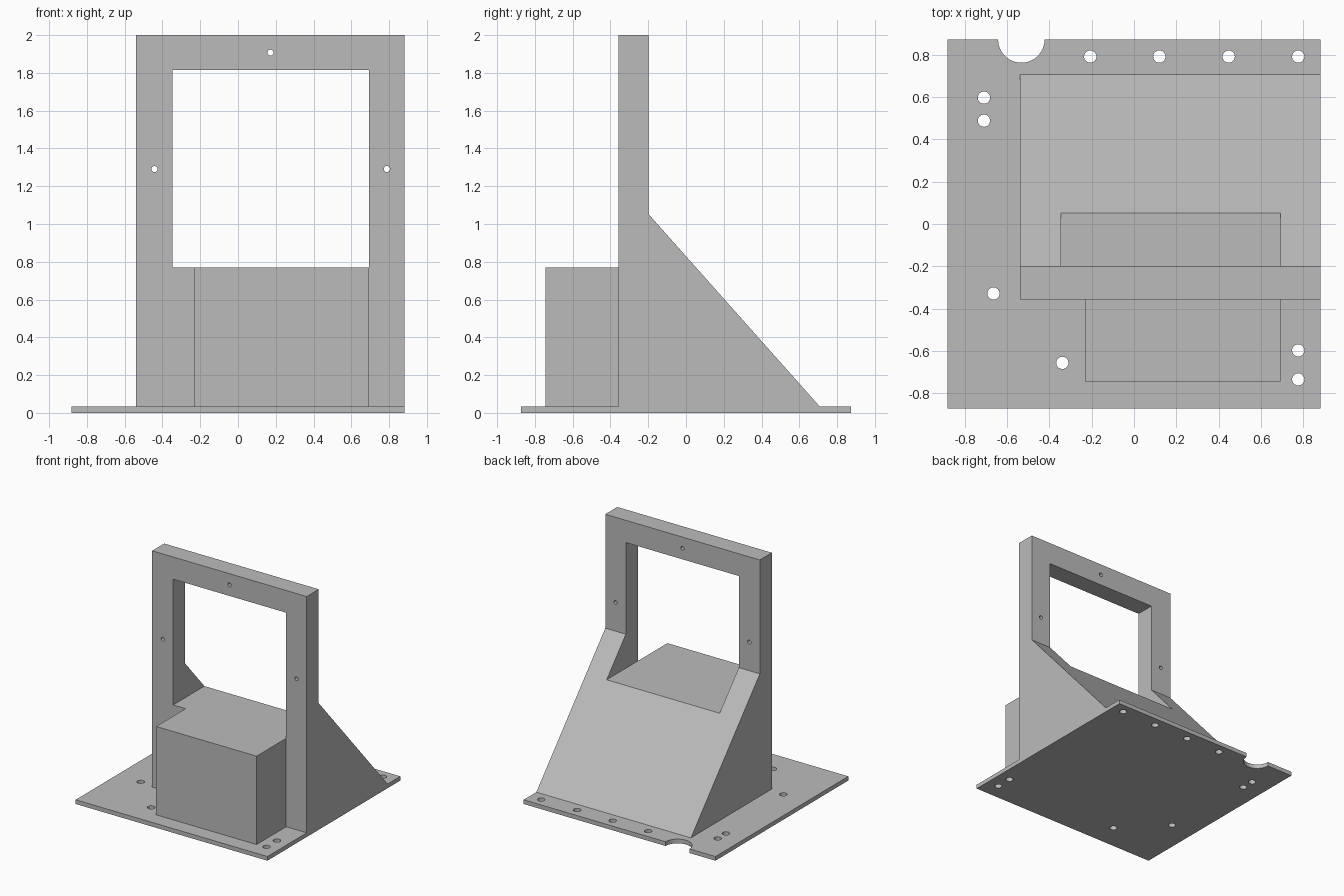
import bpy
import bmesh
from mathutils import Matrix, Vector

if "Cube" in bpy.data.objects:
    bpy.data.objects.remove(bpy.data.objects["Cube"], do_unlink=True)

# One plain grey for every part
GREY = (0.5, 0.5, 0.5, 1)
grey = bpy.data.materials.new("plain grey")
grey.use_nodes = True
grey.diffuse_color = GREY
grey.node_tree.nodes["Principled BSDF"].inputs["Base Color"].default_value = GREY


def add_object(name, bm):
    bmesh.ops.recalc_face_normals(bm, faces=bm.faces)
    mesh = bpy.data.meshes.new(name)
    bm.to_mesh(mesh)
    bm.free()
    mesh.materials.append(grey)
    obj = bpy.data.objects.new(name, mesh)
    bpy.context.collection.objects.link(obj)
    return obj


def box(name, low, high):
    low, high = Vector(low), Vector(high)
    bm = bmesh.new()
    bmesh.ops.create_cube(bm, size=1)
    bmesh.ops.scale(bm, vec=high - low, verts=bm.verts)
    bmesh.ops.translate(bm, vec=(low + high) / 2, verts=bm.verts)
    return add_object(name, bm)


def side_prism(name, profile, x0, x1):
    """Extrude a (y, z) profile along x."""
    bm = bmesh.new()
    face = bm.faces.new([bm.verts.new((x0, y, z)) for y, z in profile])
    grown = bmesh.ops.extrude_face_region(bm, geom=[face])["geom"]
    moved = [v for v in grown if isinstance(v, bmesh.types.BMVert)]
    bmesh.ops.translate(bm, vec=(x1 - x0, 0, 0), verts=moved)
    return add_object(name, bm)


def rod(center, radius, depth, axis, sides=32):
    """Round cutter along z or y."""
    turn = Matrix.Rotation(1.5707963, 4, "X") if axis == "Y" else Matrix()
    bm = bmesh.new()
    bmesh.ops.create_cone(bm, cap_ends=True, segments=sides, radius1=radius,
                          radius2=radius, depth=depth,
                          matrix=Matrix.Translation(center) @ turn)
    return add_object("cutter", bm)


def cut(obj, cutters):
    bpy.context.view_layer.objects.active = obj
    for cutter in cutters:
        mod = obj.modifiers.new("cut", "BOOLEAN")
        mod.operation = "DIFFERENCE"
        mod.solver = "EXACT"
        mod.object = cutter
        bpy.ops.object.modifier_apply(modifier=mod.name)
        bpy.data.objects.remove(cutter, do_unlink=True)


HALF_X, HALF_Y, TOP = 0.882, 0.873, 0.035
FRONT, BACK = -0.357, -0.199      # faces of the upright frame
SILL = 0.77

# Base plate with mounting holes and a round cable notch in the back edge
plate = box("base_plate", (-HALF_X, -HALF_Y, 0), (HALF_X, HALF_Y, TOP))
holes = [(x, 0.792) for x in (-0.207, 0.12, 0.448, 0.777)]
holes += [(-0.71, 0.598), (-0.71, 0.489), (-0.665, -0.329),
          (-0.339, -0.657), (0.777, -0.598), (0.777, -0.735)]
cutters = [rod((x, y, 0), 0.029, 0.2, "Z") for x, y in holes]
cutters.append(rod((-0.533, HALF_Y, 0), 0.11, 0.2, "Z", 48))
cut(plate, cutters)

# Upright frame with sloping rear buttress, window and screw holes
frame = side_prism("upright_frame", [(FRONT, TOP), (0.707, TOP), (BACK, 1.053),
                                     (BACK, 2), (FRONT, 2)], -0.54, HALF_X)
cutters = [box("cutter", (-0.346, -1, SILL), (0.693, 1, 1.815))]
cutters += [rod((x, FRONT, z), 0.016, 1, "Y", 24)
            for x, z in ((0.172, 1.907), (-0.442, 1.291), (0.788, 1.291))]
cut(frame, cutters)

# Solid block in front of the frame, level with the window sill
box("front_block", (-0.231, -0.745, TOP), (0.693, FRONT, SILL))
